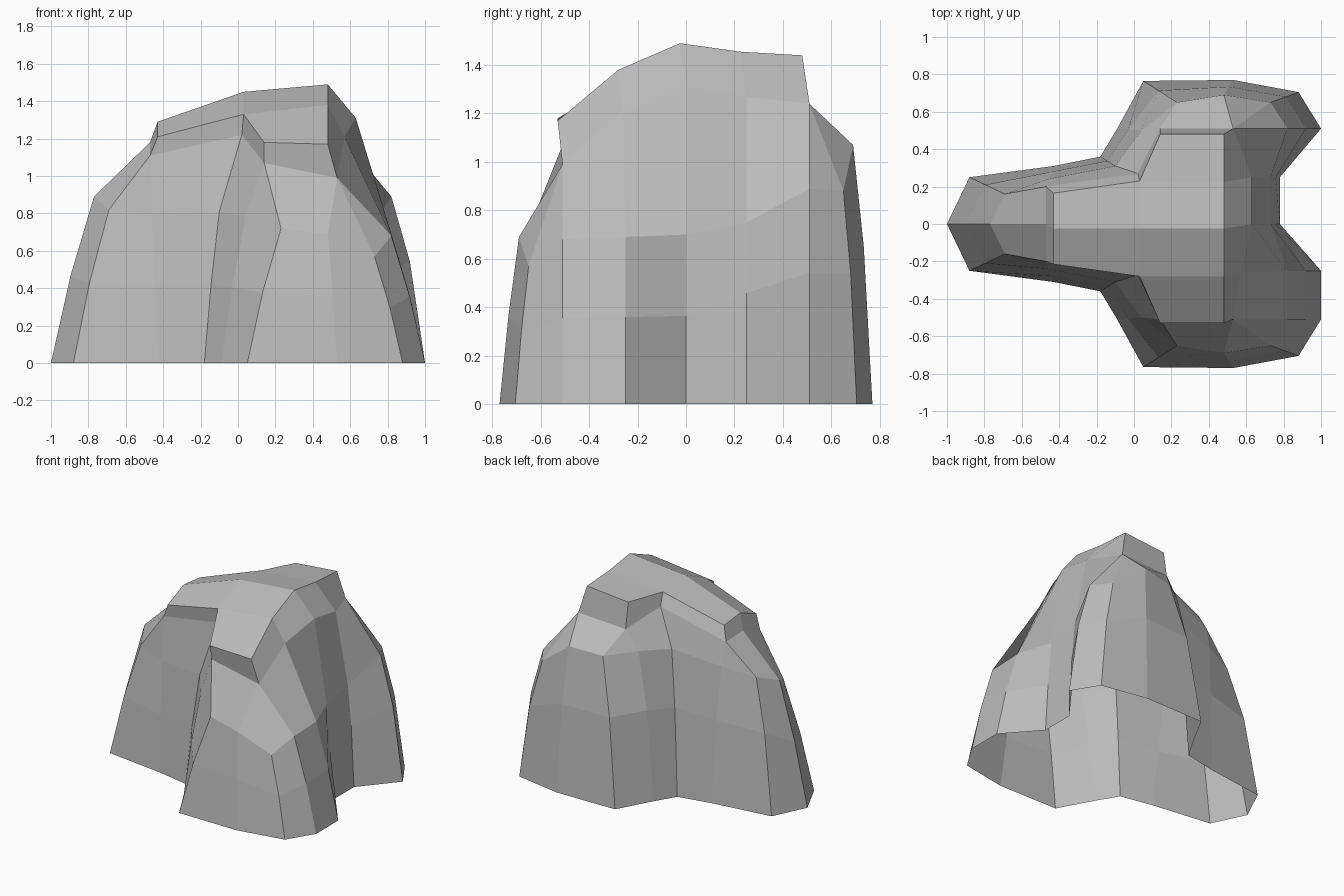
import bpy
import bmesh
from mathutils import Vector

FRONT, BACK = -1, 1
CAP_SHIFT = -0.025      # the capstone sits slightly forward of the base
WAIST = 0.45            # how far the waist leans from base towards shoulder
WAIST_HEIGHT = {FRONT: 0.52, BACK: 0.61}

# Crown landmarks: foot of the capstone (x, y), its rim (x, y),
# then (foot height, rim height) on the front and on the back
CROWN = {
    "tip":    ((-0.47, 0), (-0.43, 0), (1.18, 1.29), (1.18, 1.29)),
    "end":    ((-0.47, 0.2), (-0.43, 0.19), (1.11, 1.21), (1.17, 1.27)),
    "notch":  ((0.02, 0.27), (0.03, 0.255), (1.22, 1.33), (1.33, 1.42)),
    "brow":   ((0.14, 0.51), (0.14, 0.505), (1.07, 1.18), (1.22, 1.41)),
    "corner": ((0.53, 0.51), (0.48, 0.505), (0.99, 1.17), (1.24, 1.44)),
    "flank":  ((0.57, 0.26), (0.48, 0.255), (1.21, 1.38), (1.21, 1.38)),
    "saddle": ((0.63, 0.25), (0.48, 0.25), (1.27, 1.455), (1.27, 1.455)),
    "gully":  ((0.63, 0), (0.48, 0), (1.31, 1.49), (1.31, 1.49)),
}

# Mirrored columns: base (x, y), shoulder (x, y), shoulder height front / back, crown landmark
PAIRED = [
    ((-0.88, 0.25), (-0.69, 0.16), 0.82, 0.95, "end"),
    ((-0.43, 0.31), (-0.46, 0.24), 0.8, 1.0, "end"),
    ((-0.18, 0.36), (-0.1, 0.31), 0.81, 1.06, "notch"),
    ((-0.09, 0.51), (0.04, 0.5), 0.78, 1.08, "brow"),
    ((0.05, 0.765), (0.23, 0.65), 0.72, 1.05, "brow"),
    ((0.53, 0.77), (0.48, 0.69), 0.69, 1.07, "corner"),
    ((0.88, 0.705), (0.73, 0.65), 0.57, 0.88, "corner"),
    ((1, 0.51), (0.82, 0.51), 0.68, 0.89, "corner"),
]


def make_material(name, colour):
    mat = bpy.data.materials.new(name)
    mat.use_nodes = True
    mat.diffuse_color = colour
    mat.node_tree.nodes["Principled BSDF"].inputs["Base Color"].default_value = colour
    return mat


def crown_points(side, name):
    """Foot and rim of the capstone at a landmark."""
    foot, rim, front_z, back_z = CROWN[name]
    foot_z, rim_z = front_z if side == FRONT else back_z
    return [
        Vector((foot[0], side * foot[1], foot_z)),
        Vector((rim[0], side * rim[1] + CAP_SHIFT, rim_z)),
    ]


def column(side, base, shoulder, height, landmark):
    """One vertical line of points running from the ground to the rim."""
    low = Vector((base[0], side * base[1], 0))
    high = Vector((shoulder[0], side * shoulder[1], height))
    waist = low.lerp(high, WAIST)
    waist.z = height * WAIST_HEIGHT[side]
    return [low, waist, high] + crown_points(side, landmark)


def add_face(bm, cache, points):
    """Add a face, sharing vertices and collapsing repeated corners."""
    corners = []
    for p in points:
        key = tuple(round(c, 4) for c in p)
        if key not in cache:
            cache[key] = bm.verts.new(key)
        if cache[key] not in corners:
            corners.append(cache[key])
    if len(corners) > 2:
        bm.faces.new(corners)


def all_columns():
    """Columns counter-clockwise: left tip, front, right gully, back."""
    front = [column(FRONT, b, s, zf, name) for b, s, zf, zb, name in PAIRED]
    back = [column(BACK, b, s, zb, name) for b, s, zf, zb, name in PAIRED]
    tip = column(FRONT, (-1, 0), (-0.77, 0), 0.89, "tip")
    flank = column(FRONT, (1, 0.25), (0.82, 0.25), 0.69, "flank")
    gully = column(FRONT, (0.78, 0), (0.73, 0), 0.7, "gully")
    saddle = column(BACK, (0.78, 0.25), (0.73, 0.25), 0.75, "saddle")
    return [tip] + front + [flank, gully, saddle] + back[::-1]


def build_rock():
    bm = bmesh.new()
    cache = {}
    columns = all_columns()

    # Rugged sides and the step below the capstone; the underside stays open
    for here, after in zip(columns, columns[1:] + columns[:1]):
        for k in range(len(here) - 1):
            add_face(bm, cache, [here[k], after[k], after[k + 1], here[k + 1]])

    # Capstone: a ridge along x with slopes falling to the front and back
    tip = crown_points(FRONT, "tip")[1]
    peak = crown_points(FRONT, "gully")[1]
    middle = Vector((0.03, CAP_SHIFT, 1.45))
    for side, shoulder_name in ((FRONT, "flank"), (BACK, "saddle")):
        end, notch, brow, corner, shoulder = [
            crown_points(side, name)[1]
            for name in ("end", "notch", "brow", "corner", shoulder_name)
        ]
        panels = [
            [tip, end, notch, middle],
            [middle, notch, shoulder, peak],
            [notch, brow, corner, shoulder],
        ]
        for panel in panels:
            add_face(bm, cache, panel if side == FRONT else panel[::-1])

    mesh = bpy.data.meshes.new("rock")
    bm.to_mesh(mesh)
    bm.free()
    rock = bpy.data.objects.new("rock", mesh)
    bpy.context.collection.objects.link(rock)
    mesh.materials.append(make_material("stone grey", (0.5, 0.5, 0.5, 1)))
    return rock


cube = bpy.data.objects.get("Cube")
if cube:
    bpy.data.objects.remove(cube, do_unlink=True)

build_rock()
